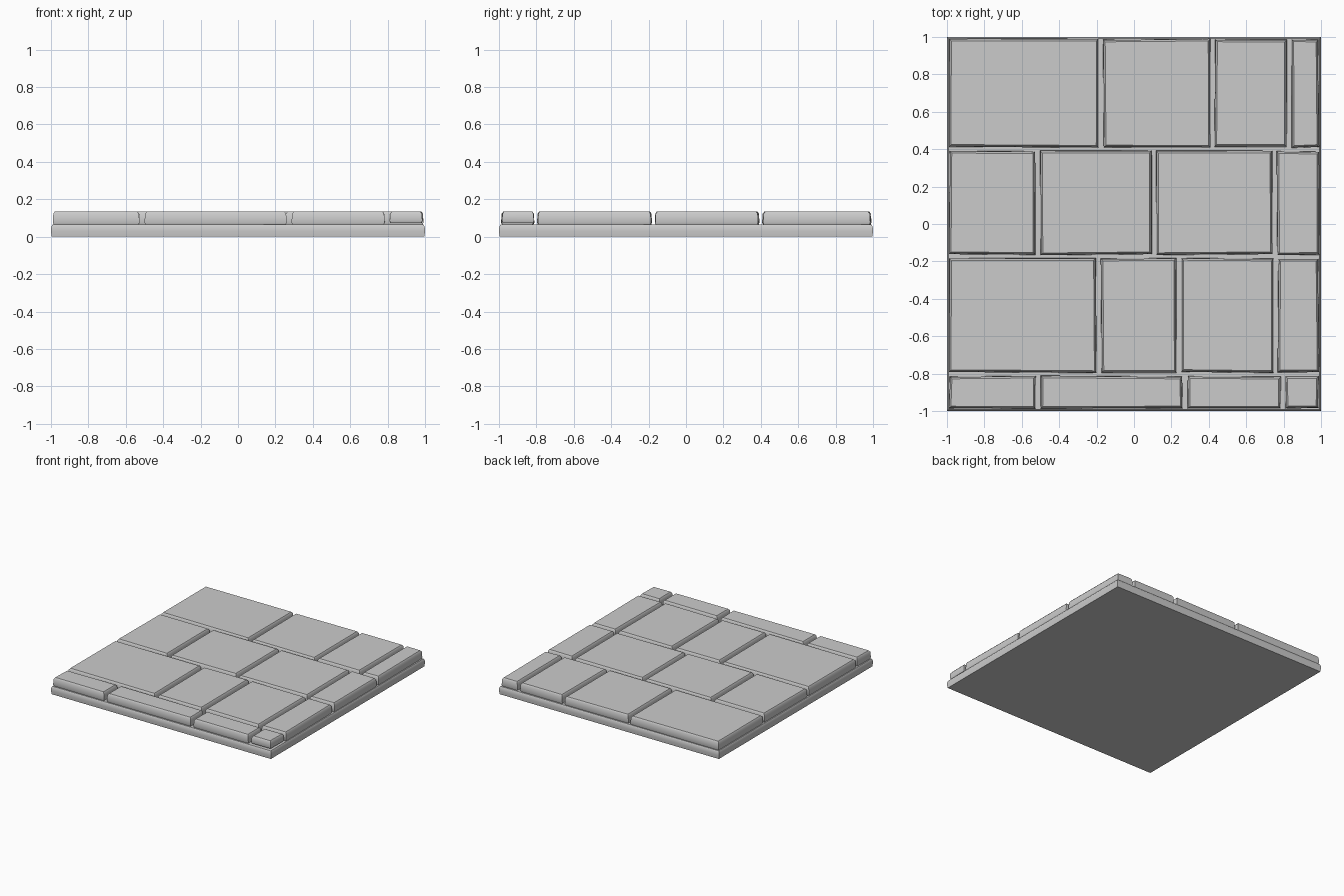
import bpy, bmesh, math, random

if "Cube" in bpy.data.objects:
    bpy.data.objects.remove(bpy.data.objects["Cube"])

random.seed(4)


def loft(name, x0, x1, y0, y1, rings, jitter=0.0, smooth=50):
    """Closed block from stacked rectangles; rings are (z, inset) pairs."""
    corners = [(x0, y0, 1, 1), (x1, y0, -1, 1), (x1, y1, -1, -1), (x0, y1, 1, -1)]
    # chip each corner inwards a little for a hand-cut outline
    chips = [(random.uniform(0, jitter), random.uniform(0, jitter)) for _ in corners]
    bm = bmesh.new()
    loops = []
    for z, inset in rings:
        loops.append([bm.verts.new((x + sx * (inset + cx), y + sy * (inset + cy), z))
                      for (x, y, sx, sy), (cx, cy) in zip(corners, chips)])
    bm.faces.new(loops[0][::-1])
    bm.faces.new(loops[-1])
    for low, high in zip(loops, loops[1:]):
        for i in range(4):
            j = (i + 1) % 4
            bm.faces.new((low[i], low[j], high[j], high[i]))
    bmesh.ops.recalc_face_normals(bm, faces=bm.faces)
    mesh = bpy.data.meshes.new(name)
    bm.to_mesh(mesh)
    bm.free()
    obj = bpy.data.objects.new(name, mesh)
    bpy.context.collection.objects.link(obj)
    bpy.ops.object.select_all(action='DESELECT')
    obj.select_set(True)
    bpy.context.view_layer.objects.active = obj
    bpy.ops.object.shade_smooth_by_angle(angle=math.radians(smooth))
    return obj


# Mortar base slab with a slightly bulging rim
loft("base_slab", -1, 1, -1, 1,
     [(0, 0.004), (0.03, 0.0), (0.055, 0.002), (0.064, 0.008)], smooth=30)

# Paving rows: front edge, back edge, centres of the vertical joints
rows = [
    (-0.99, -0.81, [-0.515, 0.272, 0.795]),
    (-0.797, -0.18, [-0.19, 0.24, 0.757]),
    (-0.168, 0.393, [-0.512, 0.108, 0.752]),
    (0.406, 0.992, [-0.177, 0.42, 0.83]),
]
GAP = 0.0095

# Bevelled paving stones
for r, (y0, y1, joints) in enumerate(rows):
    edges = [-0.992 - GAP] + joints + [0.992 + GAP]
    for c, (a, b) in enumerate(zip(edges, edges[1:])):
        bottom = 0.074 if (r, c) == (0, 3) else 0.064
        top = 0.136 - random.uniform(0, 0.002)
        loft(f"stone_{r + 1}_{c + 1}", a + GAP, b - GAP, y0, y1,
             [(bottom, 0.005), (bottom + 0.012, 0.0),
              (top - 0.012, 0.003), (top, 0.012)], jitter=0.007)
